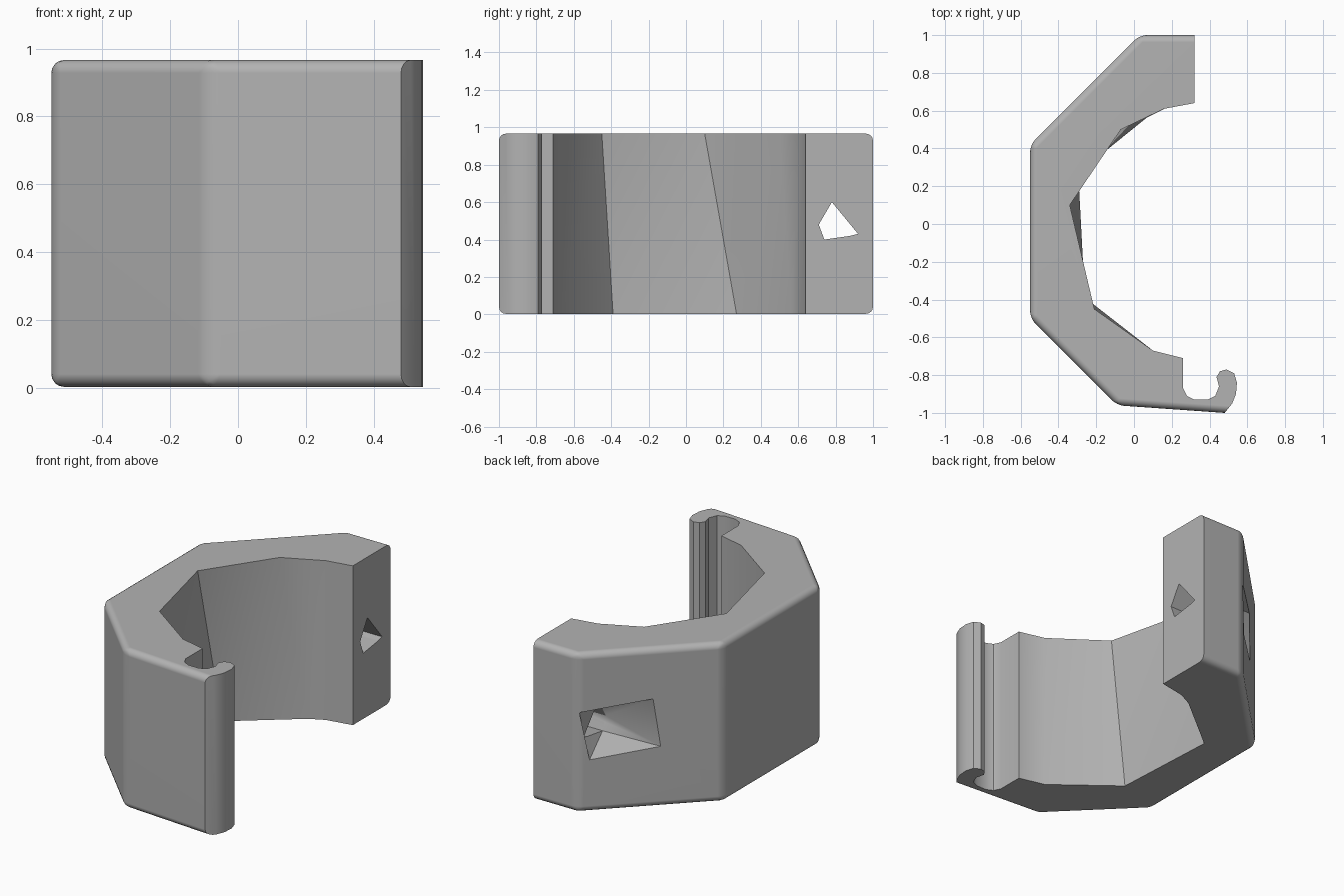
import bpy, bmesh
from math import radians
from mathutils import Vector

cube = bpy.data.objects.get("Cube")
if cube:
    bpy.data.objects.remove(cube)

Z0, Z1 = 0.003, 0.966

grey = bpy.data.materials.new("plain grey")
grey.use_nodes = True
colour = (0.45, 0.45, 0.45, 1)
grey.diffuse_color = colour
grey.node_tree.nodes["Principled BSDF"].inputs["Base Color"].default_value = colour


def add_object(name, bm):
    bmesh.ops.recalc_face_normals(bm, faces=bm.faces)
    mesh = bpy.data.meshes.new(name)
    bm.to_mesh(mesh)
    bm.free()
    mesh.materials.append(grey)
    obj = bpy.data.objects.new(name, mesh)
    bpy.context.collection.objects.link(obj)
    return obj


def hull_cutter(name, points):
    bm = bmesh.new()
    for p in points:
        bm.verts.new(p)
    bmesh.ops.convex_hull(bm, input=bm.verts[:])
    obj = add_object(name, bm)
    obj.hide_render = True
    return obj


# Plan outline: faceted outer wall, snap hook, then the inner bore
outer = [(.32, 1), (.03, 1), (-.55, .42), (-.55, -.5), (-.09, -.96), (.48, -1)]
hook = [(.52, -.95), (.54, -.9), (.545, -.84), (.53, -.79), (.49, -.77),
        (.455, -.78), (.437, -.81), (.45, -.86), (.43, -.91), (.39, -.93),
        (.32, -.93), (.28, -.91), (.26, -.87)]
bore_top = [(.26, -.71), (.10, -.67), (-.21, -.45), (-.34, .10),
            (-.07, .50), (.16, .61), (.32, .64)]
bore_low = [(.26, -.71), (.10, -.67), (-.26, -.39), (-.295, .27),
            (.07, .565), (.16, .61), (.32, .64)]

bm = bmesh.new()
low = [bm.verts.new((x, y, Z0)) for x, y in outer + hook + bore_low]
top = [bm.verts.new((x, y, Z1)) for x, y in outer + hook + bore_top]
bm.faces.new(top)
bm.faces.new(low[::-1])
count = len(top)
bore_start = len(outer + hook)
twisted = []
for i in range(count):
    j = (i + 1) % count
    face = bm.faces.new((low[i], low[j], top[j], top[i]))
    if bore_start <= i < count - 1:
        twisted.append(face)
bmesh.ops.triangulate(bm, faces=twisted)

# Round the rims and upright corners of the outer wall
last = len(outer) - 1
rounded = [bm.edges.get((ring[i], ring[i + 1])) for ring in (low, top) for i in range(last)]
rounded += [bm.edges.get((low[i], top[i])) for i in range(1, last)]
bmesh.ops.bevel(bm, geom=rounded, offset=0.038, segments=4, profile=0.5,
                affect='EDGES', clamp_overlap=True)
body = add_object("clamp_body", bm)

# Bolt hole through the end, and the pocket on the sloping wall
hole = [(.71, .48), (.78, .60), (.92, .43), (.88, .42), (.74, .40)]
pocket = [(.02, .99, .61), (-.27, .70, .66), (-.30, .67, .37), (-.02, .95, .32)]
outward = Vector((-.05, .05, 0))
cutters = [
    hull_cutter("bolt_hole_cutter", [(x, y, z) for y, z in hole for x in (-.4, .4)]),
    hull_cutter("pocket_cutter", [Vector(p) + outward for p in pocket] + [Vector(p) for p in pocket]
                + [(.04, y, z) for y, z in hole]),
]

bpy.ops.object.select_all(action='DESELECT')
body.select_set(True)
bpy.context.view_layer.objects.active = body
for cutter in cutters:
    mod = body.modifiers.new("cut", 'BOOLEAN')
    mod.operation = 'DIFFERENCE'
    mod.solver = 'EXACT'
    mod.object = cutter
    bpy.ops.object.modifier_apply(modifier=mod.name)
for cutter in cutters:
    bpy.data.objects.remove(cutter)

# Soft fillets with crisp creases
bpy.ops.object.shade_smooth_by_angle(angle=radians(28))
weighted = body.modifiers.new("even_shading", 'WEIGHTED_NORMAL')
weighted.keep_sharp = True
